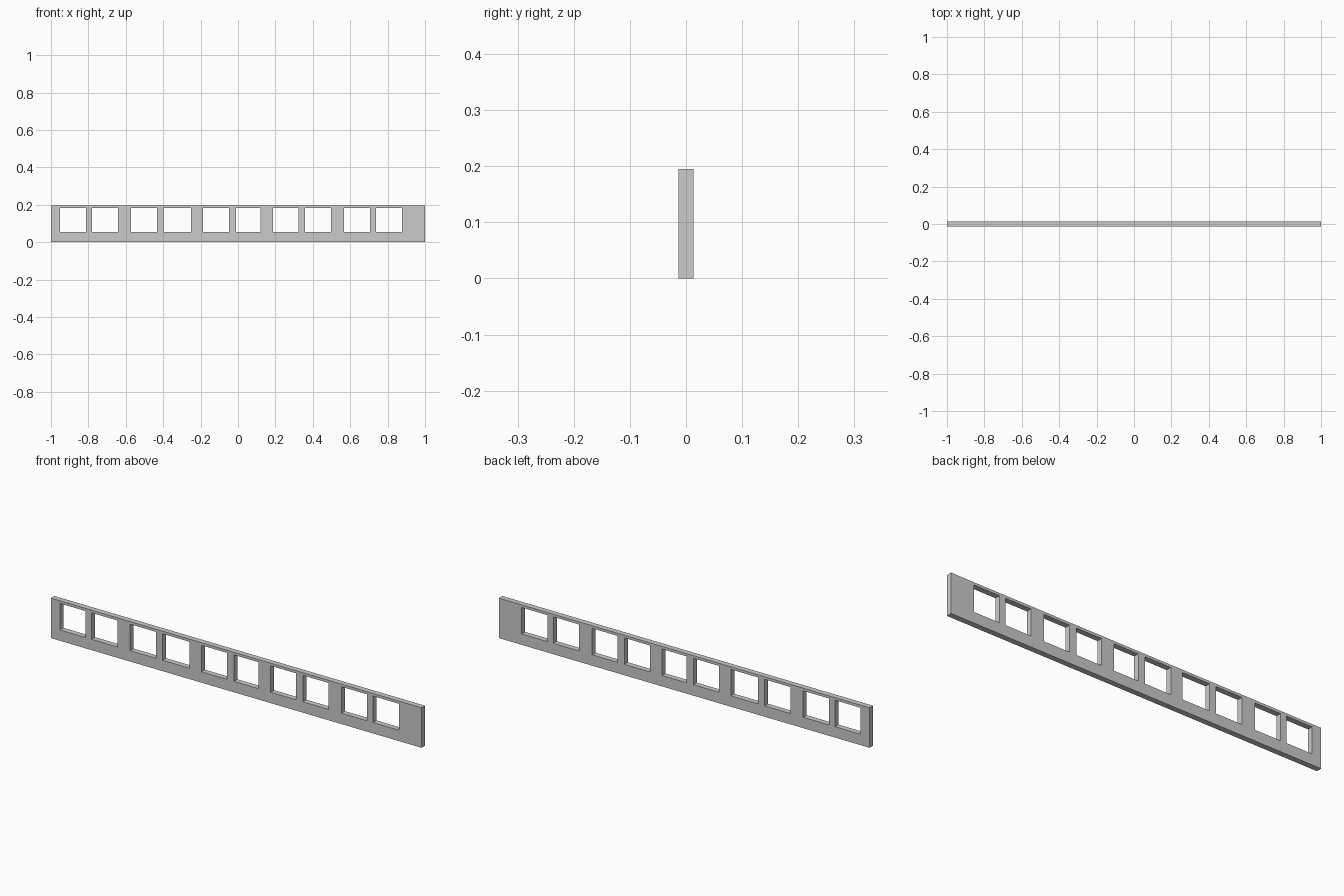
import bpy
import bmesh
import math

if "Cube" in bpy.data.objects:
    bpy.data.objects.remove(bpy.data.objects["Cube"])

HEIGHT, DEPTH = 0.195, 0.027
SILL, HEAD = 0.053, 0.182
# left and right edge of each window opening
windows = [(-0.952, -0.813), (-0.781, -0.642), (-0.572, -0.433), (-0.397, -0.251),
           (-0.188, -0.049), (-0.012, 0.119), (0.186, 0.323), (0.359, 0.497),
           (0.567, 0.706), (0.737, 0.877)]

xs = [-1.0] + [x for w in windows for x in w] + [1.0]
zs = [0.0, SILL, HEAD, HEIGHT]

# wall face as a grid of cells, leaving the openings empty
bm = bmesh.new()
grid = [[bm.verts.new((x, -DEPTH / 2, z)) for z in zs] for x in xs]
for i in range(len(xs) - 1):
    for j in range(len(zs) - 1):
        if j == 1 and i % 2 == 1:
            continue
        bm.faces.new((grid[i][j], grid[i + 1][j], grid[i + 1][j + 1], grid[i][j + 1]))

# thickness of the wall, including the window reveals
front = bm.faces[:]
ret = bmesh.ops.extrude_face_region(bm, geom=front, use_keep_orig=True)
moved = [g for g in ret["geom"] if isinstance(g, bmesh.types.BMVert)]
bmesh.ops.translate(bm, verts=moved, vec=(0, DEPTH, 0))
bmesh.ops.recalc_face_normals(bm, faces=bm.faces[:])

mesh = bpy.data.meshes.new("window_wall")
bm.to_mesh(mesh)
bm.free()
wall = bpy.data.objects.new("window_wall", mesh)
bpy.context.collection.objects.link(wall)
